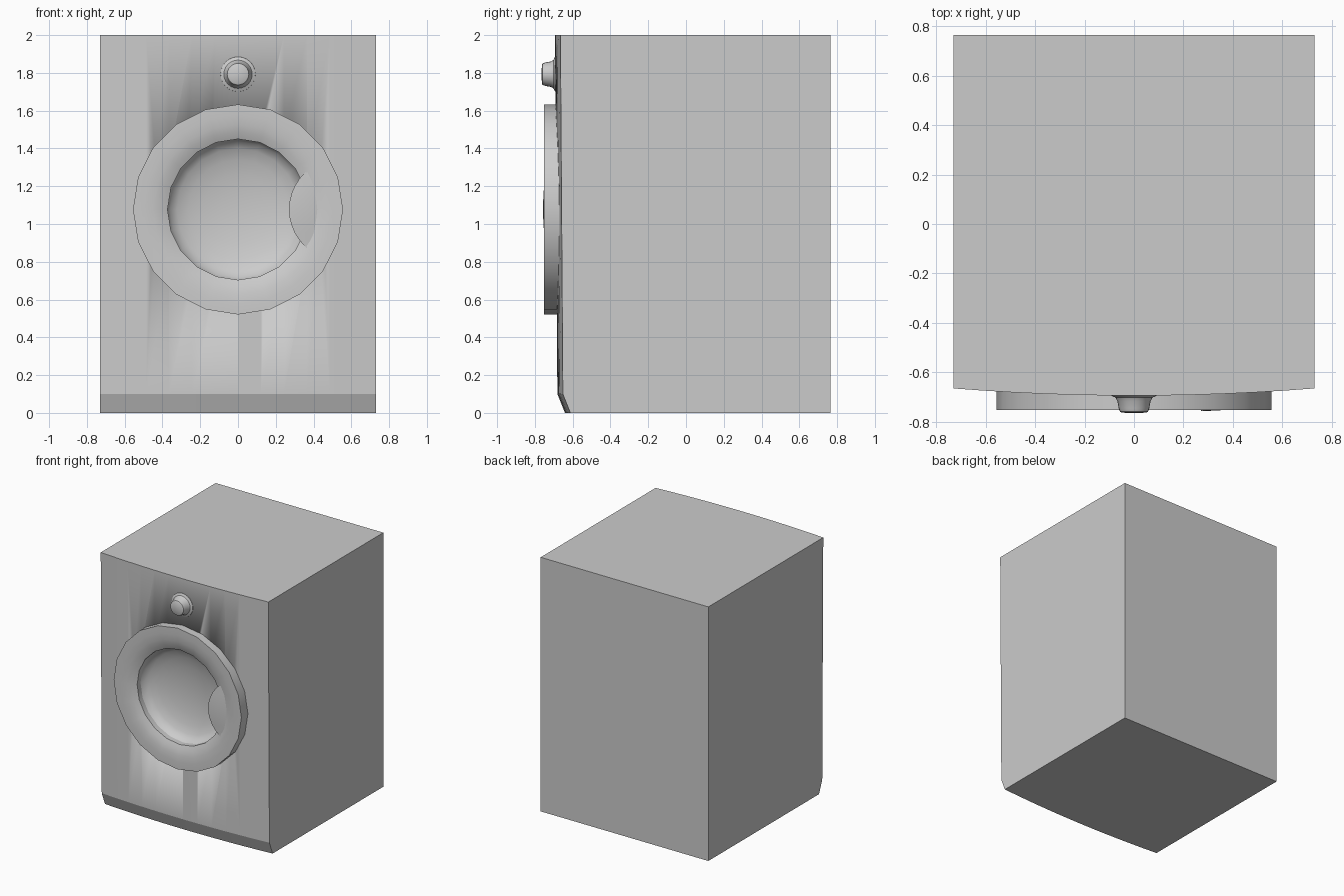
import bpy, bmesh, math

if "Cube" in bpy.data.objects:
    bpy.data.objects.remove(bpy.data.objects["Cube"])

DOOR_Z, DOOR_N = 1.077, 20


def finish(name, bm, angle=35, recalc=True):
    if recalc:
        bmesh.ops.recalc_face_normals(bm, faces=bm.faces)
    me = bpy.data.meshes.new(name)
    bm.to_mesh(me)
    bm.free()
    ob = bpy.data.objects.new(name, me)
    bpy.context.collection.objects.link(ob)
    bpy.ops.object.select_all(action='DESELECT')
    bpy.context.view_layer.objects.active = ob
    ob.select_set(True)
    bpy.ops.object.shade_smooth_by_angle(angle=math.radians(angle))
    return ob


def lathe(name, profile, z, n, x=0.0, cap=False):
    """Turn (radius, y) points about a y-parallel axis, listed back to front."""
    bm = bmesh.new()
    rings = []
    for r, y in profile:
        if r == 0:
            rings.append([bm.verts.new((x, y, z))] * n)
        else:
            rings.append([bm.verts.new((x + r * math.sin(2 * math.pi * i / n), y,
                                        z + r * math.cos(2 * math.pi * i / n))) for i in range(n)])
    for a, b in zip(rings, rings[1:]):
        for i in range(n):
            j = (i + 1) % n
            q = list(dict.fromkeys([a[i], a[j], b[j], b[i]]))
            f = bm.faces.new(q)
            f.normal_update()
    if cap:
        bm.faces.new(rings[0])
        bm.faces.new(rings[-1])
        return finish(name, bm)
    # consistent winding: outer wall must face away from the axis
    bm.faces.ensure_lookup_table()
    f = bm.faces[0]
    c = f.calc_center_median()
    if f.normal.x * (c.x - x) + f.normal.z * (c.z - z) < 0:
        bmesh.ops.reverse_faces(bm, faces=bm.faces)
    return finish(name, bm, recalc=False)


# cabinet: bowed front, slight lean, kick chamfer at the bottom
bm = bmesh.new()
N, W = 12, 0.73
loops = []
for z, edge in [(0, -0.612), (0.1, -0.652), (2, -0.665)]:
    pts = [(-W + 2 * W * i / N) for i in range(N + 1)]
    loop = [bm.verts.new((x, edge - 0.029 * (1 - (x / W) ** 2), z)) for x in pts]
    loop += [bm.verts.new((W, 0.765, z)), bm.verts.new((-W, 0.765, z))]
    loops.append(loop)
for a, b in zip(loops, loops[1:]):
    for i in range(len(a)):
        j = (i + 1) % len(a)
        bm.faces.new((a[i], a[j], b[j], b[i]))
bm.faces.new(loops[0])
bm.faces.new(loops[-1])
cabinet = finish("cabinet", bm, 20)

# recess in the cabinet that holds the door bowl
cutter = lathe("door_cutter", [(0.45, -0.5), (0.45, -0.8)], DOOR_Z, DOOR_N, cap=True)
cutter.hide_render = True
mod = cabinet.modifiers.new("recess", 'BOOLEAN')
mod.operation, mod.solver, mod.object = 'DIFFERENCE', 'EXACT', cutter
bpy.context.view_layer.objects.active = cabinet
bpy.ops.object.modifier_apply(modifier="recess")
bpy.data.objects.remove(cutter)

# door: outer wall, rounded funnel ring and inner lip
lathe("door_ring", [(0.556, -0.64), (0.556, -0.752), (0.50, -0.752), (0.45, -0.747),
                    (0.41, -0.738), (0.373, -0.722), (0.373, -0.675)], DOOR_Z, DOOR_N)

# concave door glass
bowl = [(0.373 * math.cos(t), -0.68 + 0.10 * math.sin(t))
        for t in [math.pi / 2 * k / 6 for k in range(6)]]
glass = lathe("door_glass", bowl + [(0, -0.58)], DOOR_Z, DOOR_N)
bm = bmesh.new()
bm.from_mesh(glass.data)
bm.normal_update()
if sum(f.normal.y for f in bm.faces) > 0:
    bmesh.ops.reverse_faces(bm, faces=bm.faces)
bm.to_mesh(glass.data)
bm.free()

# lens-shaped handle plate on the right of the ring
bm = bmesh.new()
M = 10
rows = []
for i in range(M + 1):
    s = -1 + 2 * i / M
    h = 0.205 * s
    xl = 0.539 - math.sqrt(0.269 ** 2 - h * h)
    xr = math.sqrt(0.421 ** 2 - h * h)
    yl = -0.757 + 0.016 * s * s
    rows.append([bm.verts.new(p) for p in (
        (xl, -0.715, DOOR_Z + h), (xl, yl, DOOR_Z + h),
        ((xl + xr) / 2, yl + 0.003, DOOR_Z + h), (xr, -0.740, DOOR_Z + h),
        (xr, -0.715, DOOR_Z + h))])
for a, b in zip(rows, rows[1:]):
    for k in range(5):
        m = (k + 1) % 5
        bm.faces.new((a[k], a[m], b[m], b[k]))
bmesh.ops.remove_doubles(bm, verts=bm.verts, dist=0.0005)
finish("door_handle", bm)

# control knob with flared base
lathe("control_knob", [(0.095, -0.680), (0.092, -0.694), (0.075, -0.702), (0.067, -0.716),
                       (0.062, -0.745), (0.057, -0.759), (0.050, -0.763), (0, -0.765)], 1.793, 24)
